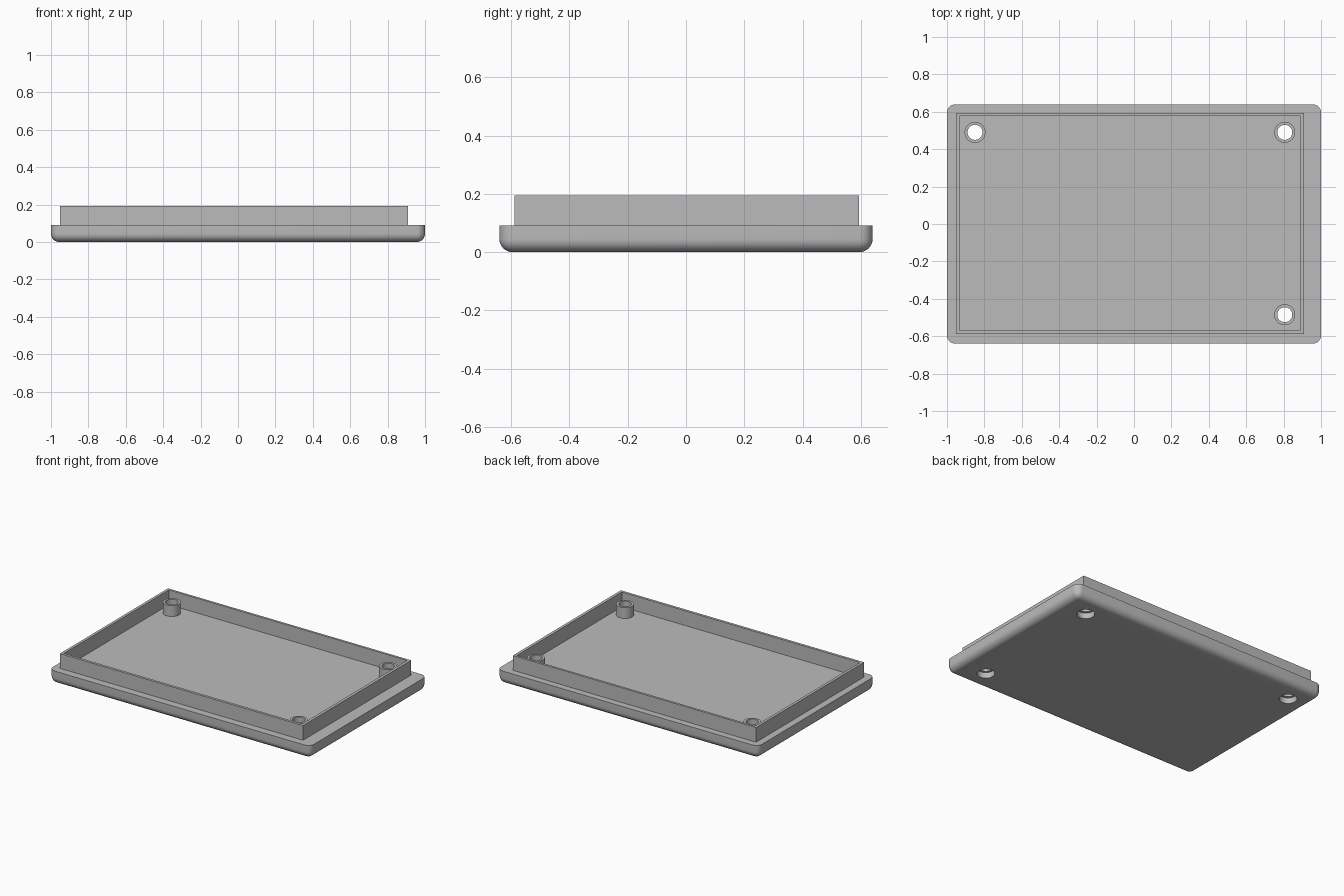
import bpy, bmesh, math
from mathutils import Matrix, Vector

cube = bpy.data.objects.get("Cube")
if cube:
    bpy.data.objects.remove(cube, do_unlink=True)

GREY = (0.5, 0.5, 0.5, 1)
mat = bpy.data.materials.new("plain grey")
mat.use_nodes = True
mat.diffuse_color = GREY
mat.node_tree.nodes["Principled BSDF"].inputs["Base Color"].default_value = GREY

BASE_TOP, RIM_TOP, BOSS_TOP = 0.092, 0.194, 0.167
SINK_DEPTH = 0.04
BOSS_R, HOLE_R = 0.056, 0.04
SCREWS = [(-0.85, 0.49), (0.806, 0.49), (0.806, -0.485)]


def finish(bm, name):
    bmesh.ops.recalc_face_normals(bm, faces=bm.faces)
    mesh = bpy.data.meshes.new(name)
    bm.to_mesh(mesh)
    bm.free()
    mesh.materials.append(mat)
    obj = bpy.data.objects.new(name, mesh)
    bpy.context.collection.objects.link(obj)
    return obj


def add_box(bm, x0, x1, y0, y1, z0, z1):
    place = Matrix.Translation(((x0 + x1) / 2, (y0 + y1) / 2, (z0 + z1) / 2))
    size = Matrix.Diagonal((x1 - x0, y1 - y0, z1 - z0, 1))
    bmesh.ops.create_cube(bm, size=1, matrix=place @ size)


def lathe(name, profile, x, y):
    """Spin a closed (radius, z) outline about a vertical axis."""
    bm = bmesh.new()
    verts = [bm.verts.new((x + r, y, z)) for r, z in profile]
    edges = [bm.edges.new((verts[i - 1], verts[i])) for i in range(len(verts))]
    bmesh.ops.spin(bm, geom=verts + edges, cent=(x, y, 0), axis=(0, 0, 1),
                   angle=math.tau, steps=48, use_merge=True)
    bmesh.ops.remove_doubles(bm, verts=bm.verts, dist=0.0001)
    return finish(bm, name)


def cut(target, cutter):
    mod = target.modifiers.new("cut", 'BOOLEAN')
    mod.operation, mod.solver, mod.object = 'DIFFERENCE', 'EXACT', cutter
    bpy.context.view_layer.objects.active = target
    bpy.ops.object.modifier_apply(modifier=mod.name)
    bpy.data.objects.remove(cutter, do_unlink=True)


def shade(obj):
    bpy.ops.object.select_all(action='DESELECT')
    obj.select_set(True)
    bpy.context.view_layer.objects.active = obj
    bpy.ops.object.shade_smooth_by_angle(angle=math.radians(30))


# Base plate, rounded everywhere except around its top
bm = bmesh.new()
add_box(bm, -1, 1, -0.64, 0.64, 0, BASE_TOP)
round_edges = [e for e in bm.edges if min(v.co.z for v in e.verts) < 0.01]
bmesh.ops.bevel(bm, geom=round_edges, offset=0.045, segments=8,
                profile=0.5, affect='EDGES')
base = finish(bm, "base_plate")

# Stepped screw holes through the base
for x, y in SCREWS:
    cut(base, lathe("screw_cutter", [(0, -0.05), (BOSS_R, -0.05), (BOSS_R, SINK_DEPTH),
                                     (HOLE_R, SINK_DEPTH), (HOLE_R, 0.3), (0, 0.3)], x, y))
shade(base)

# Thin upright rim, set slightly off centre
bm = bmesh.new()
add_box(bm, -0.952, 0.91, -0.588, 0.594, BASE_TOP, RIM_TOP)
rim = finish(bm, "rim_wall")
bm = bmesh.new()
add_box(bm, -0.933, 0.89, -0.57, 0.578, 0, 0.3)
cut(rim, finish(bm, "rim_cutter"))

# Hollow screw bosses
for i, (x, y) in enumerate(SCREWS):
    shade(lathe(f"screw_boss_{i + 1}", [(HOLE_R, BASE_TOP), (BOSS_R, BASE_TOP),
                                        (BOSS_R, BOSS_TOP), (HOLE_R, BOSS_TOP)], x, y))
